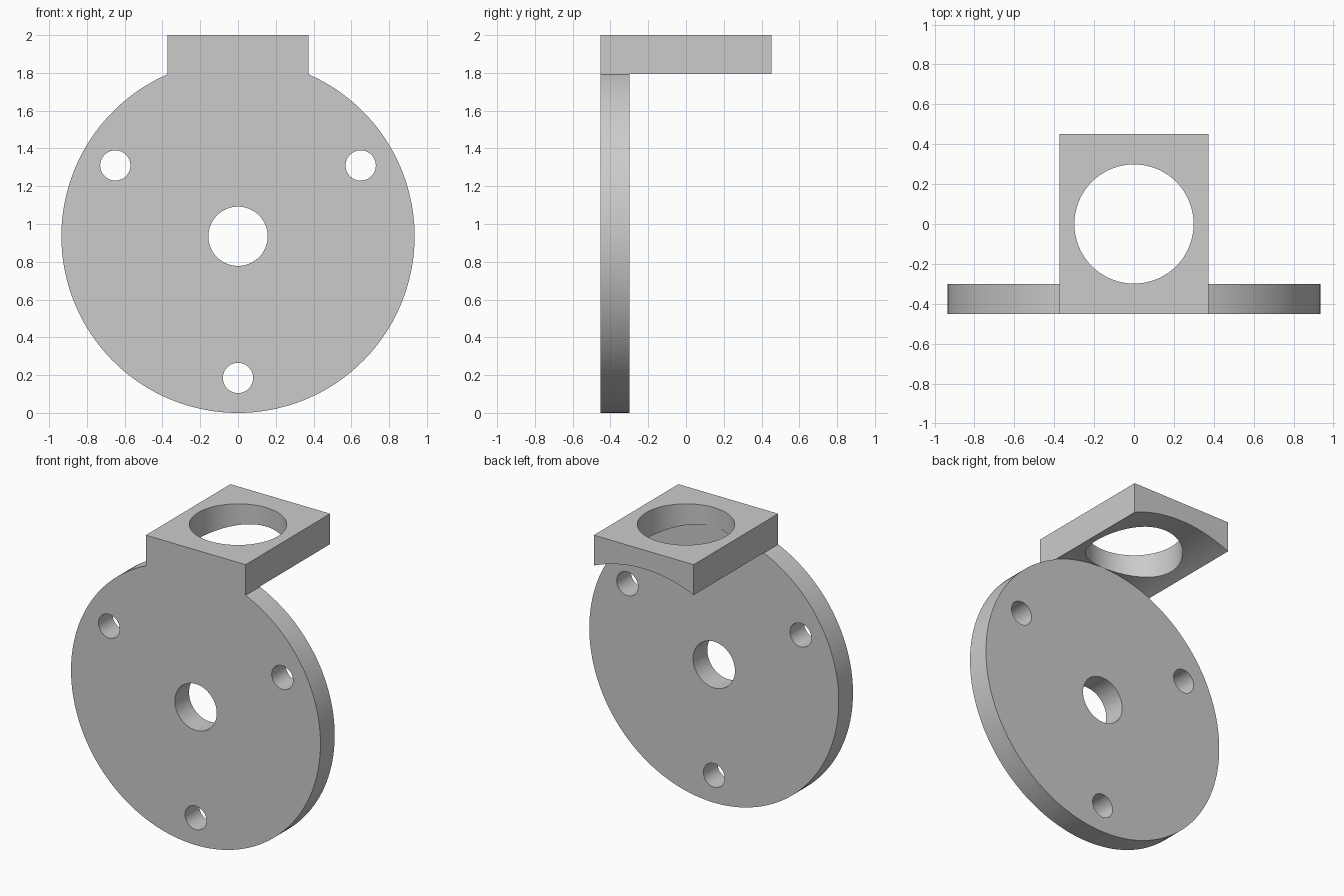
import bpy
import bmesh
from math import sin, cos, asin, pi, radians
from mathutils import Matrix

cube = bpy.data.objects.get("Cube")
if cube:
    bpy.data.objects.remove(cube, do_unlink=True)

R = 0.935           # disc radius, also its centre height
TAB = 0.374         # half width of the shelf
DEPTH = 0.4525      # half depth of the whole bracket
PLATE_BACK = -0.30  # rear face of the disc
TOP = 2.0

grey = bpy.data.materials.new("plain grey")
grey.use_nodes = True
grey.diffuse_color = (0.6, 0.6, 0.6, 1)
grey.node_tree.nodes["Principled BSDF"].inputs["Base Color"].default_value = (0.6, 0.6, 0.6, 1)


def add_object(name, bm):
    bmesh.ops.recalc_face_normals(bm, faces=bm.faces)
    mesh = bpy.data.meshes.new(name)
    bm.to_mesh(mesh)
    bm.free()
    mesh.materials.append(grey)
    obj = bpy.data.objects.new(name, mesh)
    bpy.context.collection.objects.link(obj)
    return obj


def cutter(name, radius, length, centre, along_y=True, segments=64):
    bm = bmesh.new()
    turn = Matrix.Rotation(pi / 2, 4, "X") if along_y else Matrix()
    bmesh.ops.create_cone(bm, cap_ends=True, segments=segments, radius1=radius,
                          radius2=radius, depth=length,
                          matrix=Matrix.Translation(centre) @ turn)
    obj = add_object(name, bm)
    obj.hide_render = True
    return obj


# Disc outline with a square tab on top, extruded through the full depth
bm = bmesh.new()
start = asin(TAB / R)
steps = 144
outline = [(-TAB, TOP), (TAB, TOP)]
for i in range(steps + 1):
    a = start + (2 * pi - 2 * start) * i / steps
    outline.append((R * sin(a), R + R * cos(a)))
face = bm.faces.new([bm.verts.new((x, -DEPTH, z)) for x, z in outline])
extruded = bmesh.ops.extrude_face_region(bm, geom=[face])["geom"]
bmesh.ops.translate(bm, vec=(0, 2 * DEPTH, 0),
                    verts=[v for v in extruded if isinstance(v, bmesh.types.BMVert)])
bracket = add_object("bracket", bm)

# Clear the space behind the disc, leaving the shelf with its arched underside
cutters = [cutter("rear_clearance_cutter", R + 0.002, 2,
                  (0, PLATE_BACK + 1, R), segments=180)]

# Shelf hole, centre hole and three bolt holes
cutters.append(cutter("shelf_hole_cutter", 0.299, 0.6, (0, 0, TOP), False, 96))
cutters.append(cutter("centre_hole_cutter", 0.157, 0.6, (0, -0.4, R)))
for i in range(3):
    a = radians(180 + 120 * i)
    cutters.append(cutter("bolt_hole_cutter", 0.08, 0.6,
                          (0.75 * sin(a), -0.4, R + 0.75 * cos(a))))

bpy.ops.object.select_all(action="DESELECT")
bracket.select_set(True)
bpy.context.view_layer.objects.active = bracket
for c in cutters:
    mod = bracket.modifiers.new("cut", "BOOLEAN")
    mod.operation = "DIFFERENCE"
    mod.solver = "EXACT"
    mod.object = c
    bpy.ops.object.modifier_apply(modifier=mod.name)
for c in cutters:
    bpy.data.objects.remove(c, do_unlink=True)

bpy.ops.object.shade_smooth_by_angle(angle=radians(30))
